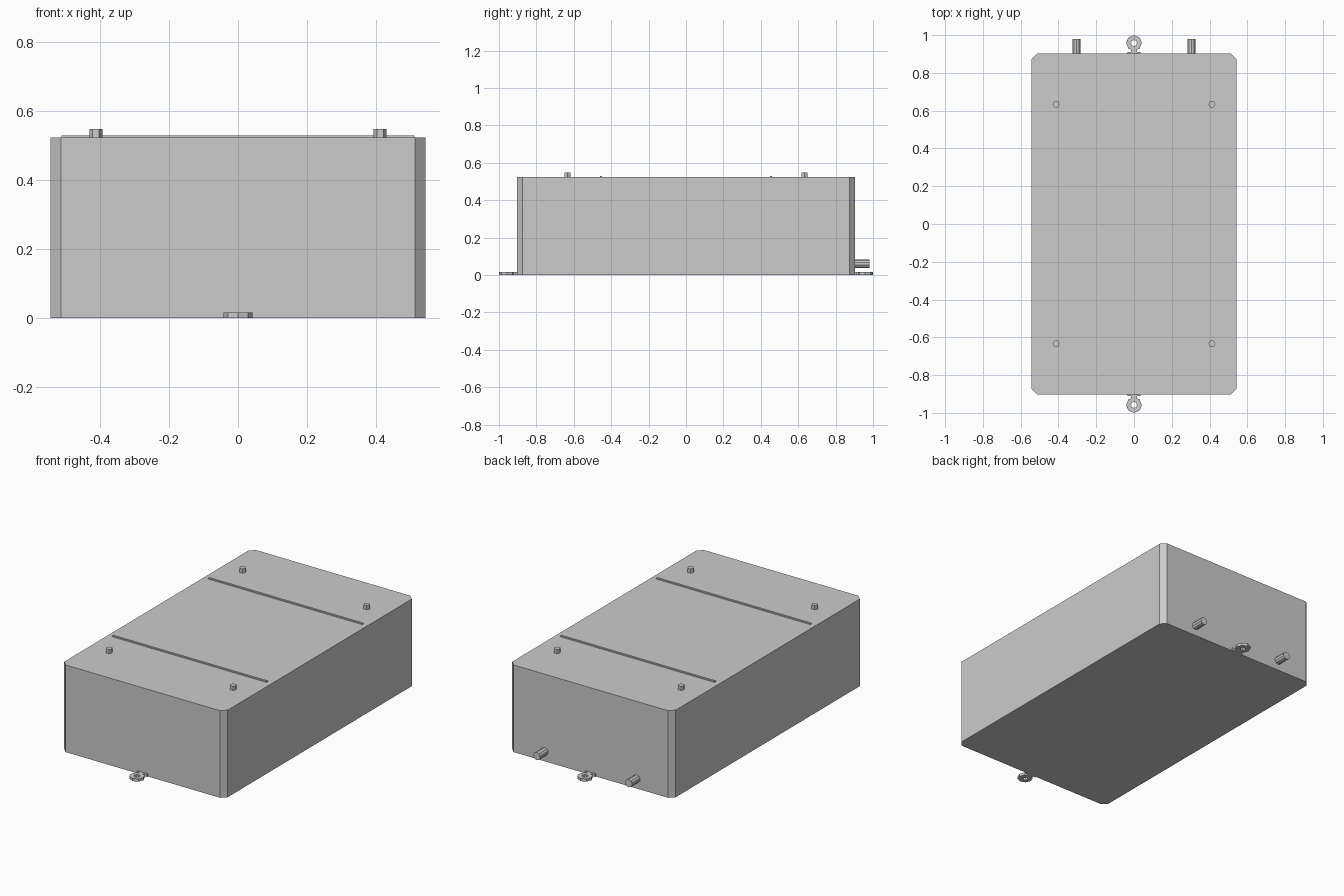
import bpy, bmesh, math
from mathutils import Matrix

cube = bpy.data.objects.get("Cube")
if cube:
    bpy.data.objects.remove(cube)

grey = bpy.data.materials.new("light_grey")
grey.use_nodes = True
GREY = (0.6, 0.6, 0.6, 1)
grey.diffuse_color = GREY
grey.node_tree.nodes["Principled BSDF"].inputs["Base Color"].default_value = GREY


def finish(name, bm):
    bmesh.ops.recalc_face_normals(bm, faces=bm.faces)
    mesh = bpy.data.meshes.new(name)
    bm.to_mesh(mesh)
    bm.free()
    mesh.materials.append(grey)
    obj = bpy.data.objects.new(name, mesh)
    bpy.context.collection.objects.link(obj)
    return obj


def box(name, centre, size, chamfer=0):
    bm = bmesh.new()
    matrix = Matrix.Translation(centre) @ Matrix.Diagonal((*size, 1))
    bmesh.ops.create_cube(bm, size=1, matrix=matrix)
    if chamfer:
        upright = [e for e in bm.edges
                   if abs(e.verts[0].co.z - e.verts[1].co.z) > size[2] / 2]
        bmesh.ops.bevel(bm, geom=upright, offset=chamfer, segments=1,
                        affect='EDGES')
    return finish(name, bm)


def rod(name, centre, radius, length, sides, turn=Matrix()):
    bm = bmesh.new()
    bmesh.ops.create_cone(bm, cap_ends=True, segments=sides, radius1=radius,
                          radius2=radius, depth=length,
                          matrix=Matrix.Translation(centre) @ turn)
    return finish(name, bm)


def ring(name, centre, outer, inner, height, sides):
    # Revolve a rectangular section about the vertical axis
    bm = bmesh.new()
    section = [(inner, 0), (outer, 0), (outer, height), (inner, height)]
    loops = []
    for i in range(sides):
        a = math.tau * i / sides
        loops.append([bm.verts.new((centre[0] + r * math.cos(a),
                                    centre[1] + r * math.sin(a),
                                    centre[2] + z)) for r, z in section])
    for i in range(sides):
        a, b = loops[i], loops[(i + 1) % sides]
        for j in range(4):
            k = (j + 1) % 4
            bm.faces.new((a[j], b[j], b[k], a[k]))
    return finish(name, bm)


# Main tank with chamfered upright corners
HX, HY, TOP = 0.543, 0.903, 0.523
box("tank_body", (0, 0, TOP / 2), (2 * HX, 2 * HY, TOP), chamfer=0.03)

for side, end in ((-1, "front"), (1, "back")):
    # Raised strip across the lid
    box(f"{end}_lid_strip", (0, side * 0.454, TOP + 0.001), (1.024, 0.012, 0.012))
    # Lifting eye, its neck and mounting plate
    ring(f"{end}_eye_ring", (0, side * 0.958, 0), 0.042, 0.016, 0.016, 8)
    box(f"{end}_eye_neck", (0, side * 0.911, 0.008), (0.03, 0.02, 0.016))
    box(f"{end}_eye_plate", (0, side * 0.906, 0.008), (0.07, 0.01, 0.016))
    # Hexagonal studs on the lid
    for x, hand in ((-1, "right"), (1, "left")):
        rod(f"{end}_{hand}_stud", (x * 0.412, side * 0.634, TOP + 0.01),
            0.019, 0.03, 6, Matrix.Rotation(math.pi / 2, 4, 'Z'))

# Pipe stubs on the back
for x, hand in ((-1, "right"), (1, "left")):
    rod(f"{hand}_pipe", (x * 0.305, 0.935, 0.06), 0.023, 0.09, 10,
        Matrix.Rotation(math.pi / 2, 4, 'X'))
